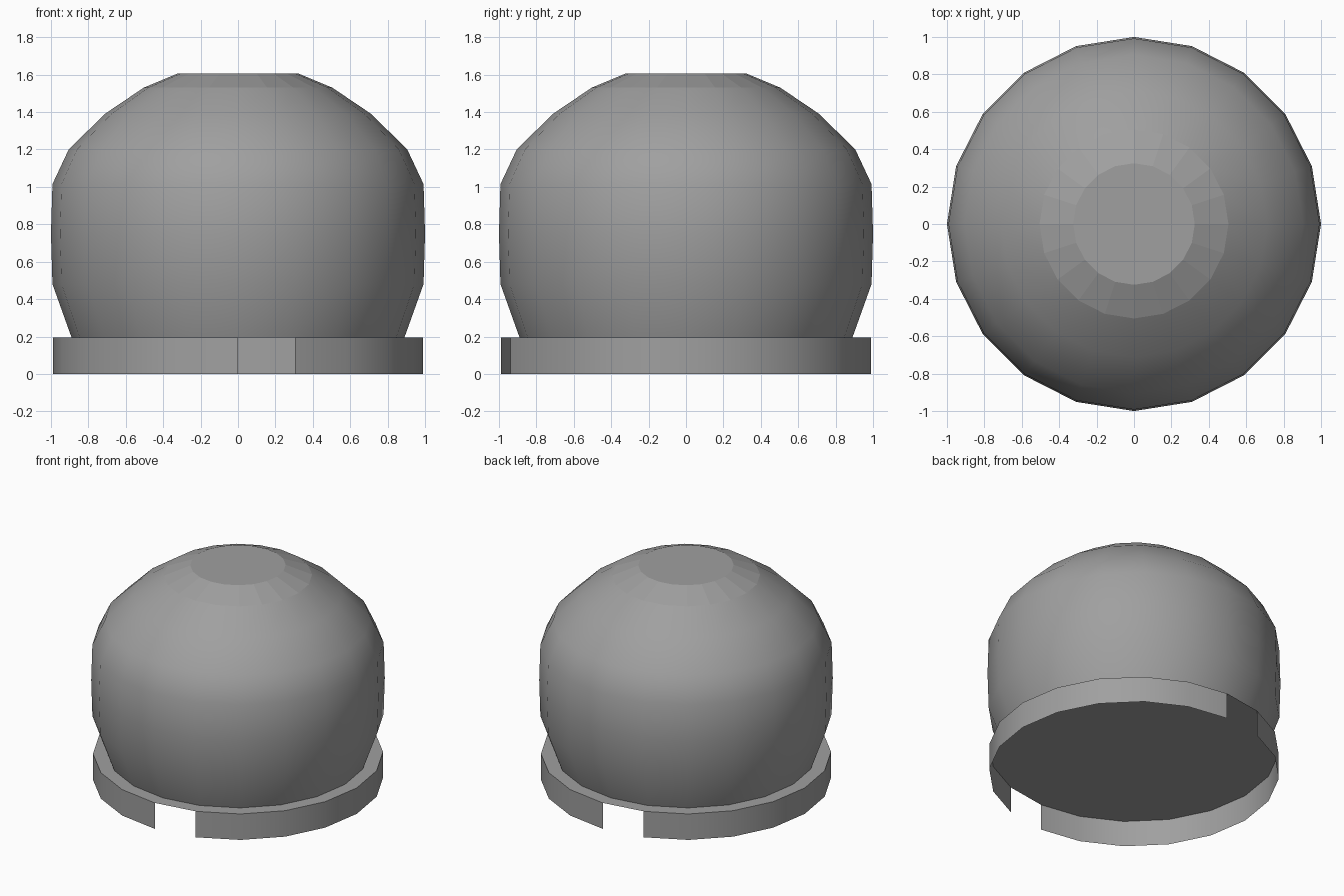
import bpy, bmesh, math

SIDES = 20
STEP = 2 * math.pi / SIDES

cube = bpy.data.objects.get("Cube")
if cube:
    bpy.data.objects.remove(cube, do_unlink=True)

grey = bpy.data.materials.new("mid grey")
grey.use_nodes = True
colour = (0.35, 0.35, 0.35, 1)
grey.diffuse_color = colour
grey.node_tree.nodes["Principled BSDF"].inputs["Base Color"].default_value = colour


def ring(bm, radius, z):
    return [bm.verts.new((radius * math.cos(i * STEP), radius * math.sin(i * STEP), z))
            for i in range(SIDES)]


def band(bm, low, high, smooth=True, gaps=()):
    for i in range(SIDES):
        if i not in gaps:
            j = (i + 1) % SIDES
            bm.faces.new((low[i], low[j], high[j], high[i])).smooth = smooth


def finish(bm, name):
    mesh = bpy.data.meshes.new(name)
    bm.to_mesh(mesh)
    bm.free()
    mesh.materials.append(grey)
    obj = bpy.data.objects.new(name, mesh)
    bpy.context.collection.objects.link(obj)
    return obj


# Dome: smooth rounded body, flat-faceted upper band and flat cap
profile = [(0.89, 0.195), (0.992, 0.48), (1.0, 0.75), (0.992, 1.015),
           (0.905, 1.2), (0.712, 1.39), (0.505, 1.53), (0.325, 1.605)]
bm = bmesh.new()
rings = [ring(bm, r, z) for r, z in profile]
for k, (low, high) in enumerate(zip(rings, rings[1:])):
    band(bm, low, high, smooth=k < len(rings) - 2)
bm.faces.new(rings[-1])
finish(bm, "dome")

# Base: thin skirt open underneath, with a missing panel at front and back
bm = bmesh.new()
bottom, top = ring(bm, 0.988, 0), ring(bm, 0.988, 0.195)
band(bm, bottom, top, gaps=(SIDES // 4, 3 * SIDES // 4))
bm.faces.new(top)
for edge in bm.edges:
    if all(v in top for v in edge.verts):
        edge.smooth = False
finish(bm, "base_skirt")
